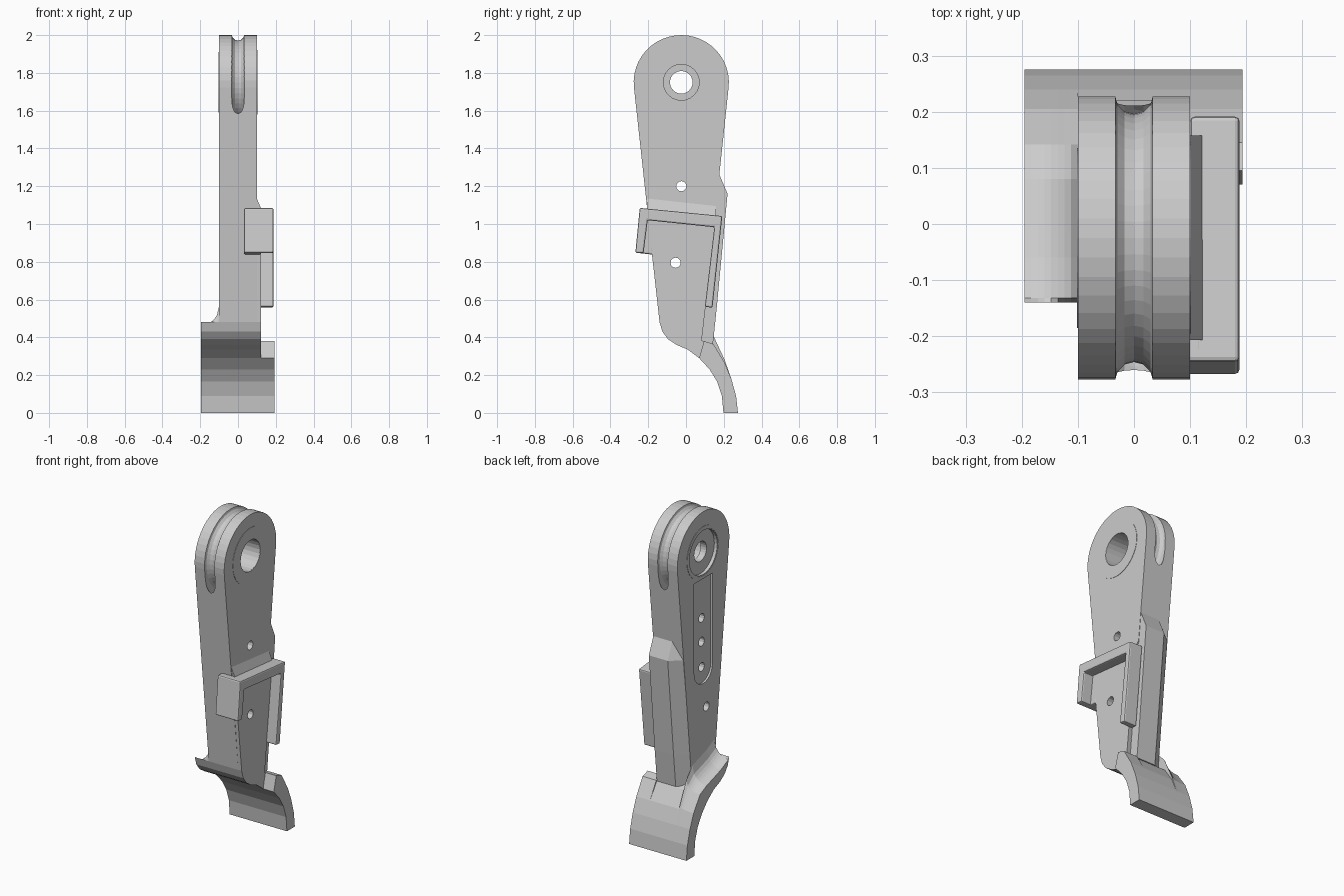
import bpy, bmesh
from math import sin, cos, pi, radians, sqrt
from mathutils import Matrix

if "Cube" in bpy.data.objects:
    bpy.data.objects.remove(bpy.data.objects["Cube"])

PY, PZ = -0.025, 1.75          # pivot centre


def loft(name, rings):
    """Closed solid through rings with equal point counts."""
    bm = bmesh.new()
    vs = [[bm.verts.new(p) for p in r] for r in rings]
    n = len(rings[0])
    for a, b in zip(vs, vs[1:]):
        for i in range(n):
            j = (i + 1) % n
            bm.faces.new((a[i], a[j], b[j], b[i]))
    bm.faces.new(vs[0][::-1])
    bm.faces.new(vs[-1])
    bmesh.ops.recalc_face_normals(bm, faces=bm.faces)
    me = bpy.data.meshes.new(name)
    bm.to_mesh(me)
    bm.free()
    ob = bpy.data.objects.new(name, me)
    bpy.context.collection.objects.link(ob)
    return ob


def prism(name, yz, x0, x1):
    return loft(name, [[(x, y, z) for y, z in yz] for x in (x0, x1)])


def circle(y, z, r, n=24):
    return [(y + r * cos(2 * pi * i / n), z + r * sin(2 * pi * i / n)) for i in range(n)]


def apply_mod(ob, kind, **kw):
    m = ob.modifiers.new(kind.title(), kind)
    for k, v in kw.items():
        setattr(m, k, v)
    bpy.context.view_layer.objects.active = ob
    bpy.ops.object.modifier_apply(modifier=m.name)


def cut(targets, cutter):
    cutter.hide_render = True
    for t in targets:
        apply_mod(t, 'BOOLEAN', operation='DIFFERENCE', solver='EXACT', object=cutter)
    bpy.data.objects.remove(cutter)


# Arm: rounded head tapering down to the foot
head = [(PY + 0.252 * cos(a), PZ + 0.25 * sin(a))
        for a in (radians(-6 + 192 * i / 24) for i in range(25))]
low_front = [(-0.14, 0.48), (-0.125, 0.43), (-0.095, 0.39), (-0.05, 0.36),
             (0.01, 0.335), (0.07, 0.29)]
arm = prism("arm", head + low_front + [(0.085, 0.4)], -0.1, 0.1)

# Thicker lower face of the arm with a sloped upper shoulder
def shoulder(x, lift):
    top = [(0.158, 1.04 + lift), (-0.207, 1.08 + lift)]
    return [(x, y, z) for y, z in top + low_front + [(0.085, 0.4)]]

plate = loft("lower_plate", [shoulder(0.09, 0.055), shoulder(0.1, 0.055), shoulder(0.123, 0.0)])

# Rope groove round the head
R, r, N, M = 0.255, 0.034, 48, 12
bm = bmesh.new()
tv = [[bm.verts.new((r * cos(2 * pi * j / M),
                     PY + (R + r * sin(2 * pi * j / M)) * cos(2 * pi * i / N),
                     PZ + (R + r * sin(2 * pi * j / M)) * sin(2 * pi * i / N)))
       for j in range(M)] for i in range(N)]
for i in range(N):
    for j in range(M):
        bm.faces.new((tv[i][j], tv[(i + 1) % N][j], tv[(i + 1) % N][(j + 1) % M], tv[i][(j + 1) % M]))
bmesh.ops.recalc_face_normals(bm, faces=bm.faces)
me = bpy.data.meshes.new("groove_cutter")
bm.to_mesh(me)
bm.free()
groove = bpy.data.objects.new("groove_cutter", me)
bpy.context.collection.objects.link(groove)
cut([arm], groove)

# Long shallow slot on the left face
SY, SR = -0.025, 0.088
slot = [(SY + SR * cos(pi + pi * i / 12), 1.035 + SR * sin(pi + pi * i / 12)) for i in range(13)]
slot += [(SY + SR, 1.59), (SY - SR, 1.59)]
cut([arm], prism("slot_cutter", slot, -0.2, -0.088))

# Stepped pivot bore, with a fine ring line on the right face
cut([arm], prism("recess_cutter", circle(PY, PZ, 0.135, 32), -0.2, -0.08))
cut([arm], prism("bore_cutter", circle(PY, PZ, 0.06), -0.2, 0.2))
cut([arm], prism("counterbore_cutter", circle(PY, PZ, 0.095), -0.04, 0.2))
for side, x0, x1, ro in (("right", 0.095, 0.102, 0.17), ("left", -0.102, -0.085, 0.16)):
    ri = ro - 0.075 if side == "right" else 0.14
    outer, inner = circle(PY, PZ, ro, 32), circle(PY, PZ, ri, 32)
    ring = prism(side + "_pivot_ring", outer, x0, x1)
    cut([ring], prism("ring_cutter", inner, -0.3, 0.3))

# Screw holes: two through, two blind
for y, z, x1 in ((-0.025, 1.2, 0.3), (-0.055, 0.795, 0.3), (-0.025, 1.345, 0.03), (-0.025, 1.045, 0.03)):
    targets = [arm, plate] if z < 1 and x1 > 0.2 else [arm]
    cut(targets, prism("hole_cutter", circle(y, z, 0.027, 12), -0.3, x1))

# Back rib, one side slanted
def rib_ring(z, y_in, y_out, dz=0.0):
    return [(-0.1, y_in, z), (0.098, y_in, z), (0.098, y_out, z - dz),
            (-0.03, y_out, z - dz), (-0.1, y_in + 0.3 * (y_out - y_in), z - dz)]

loft("back_rib", [rib_ring(1.265, 0.14, 0.175), rib_ring(1.16, 0.14, 0.22),
                  rib_ring(0.56, 0.08, 0.163), rib_ring(0.36, 0.06, 0.142)])

# Curved foot with a fillet sweeping up to the arm on the left
under = low_front + [(0.125, 0.23), (0.165, 0.165), (0.19, 0.09), (0.198, 0.0)]
upper = [(0.275, 0.0), (0.265, 0.09), (0.24, 0.18), (0.205, 0.265), (0.142, 0.355),
         (0.08, 0.385), (0.0, 0.41), (-0.06, 0.43), (-0.132, 0.465)]
weight = [0, 0, 0, 0.15, 0.6, 1, 1, 1, 1]
rings = []
for i in range(9):
    t = i / 8
    h = 0.1 * (1 - sqrt(1 - t * t))
    rings.append([(-0.195 + 0.095 * t, y, z) for y, z in under] +
                 [(-0.195 + 0.095 * t, y, z + h * w) for (y, z), w in zip(upper, weight)])
loft("foot_fillet", rings)
prism("foot", under + upper, -0.1, 0.12)
prism("foot_right_end", under[5:] + upper[:4] + [(0.145, 0.365), (0.095, 0.38)], 0.1, 0.193)

# Side clip: hooked frame plus the front tab wrapping the arm edge
frame = [(-0.268, 0.848), (-0.245, 1.085), (0.192, 1.042), (0.14, 0.557), (0.1, 0.562),
         (0.15, 0.983), (-0.203, 1.02), (-0.225, 0.845)]
clip = prism("clip_frame", frame, 0.1, 0.188)
tab = prism("clip_front_tab", [(-0.268, 0.848), (-0.245, 1.085), (-0.19, 1.08), (-0.175, 0.838)],
            0.032, 0.123)
for ob in (clip, tab):
    apply_mod(ob, 'BEVEL', width=0.008, segments=2)
